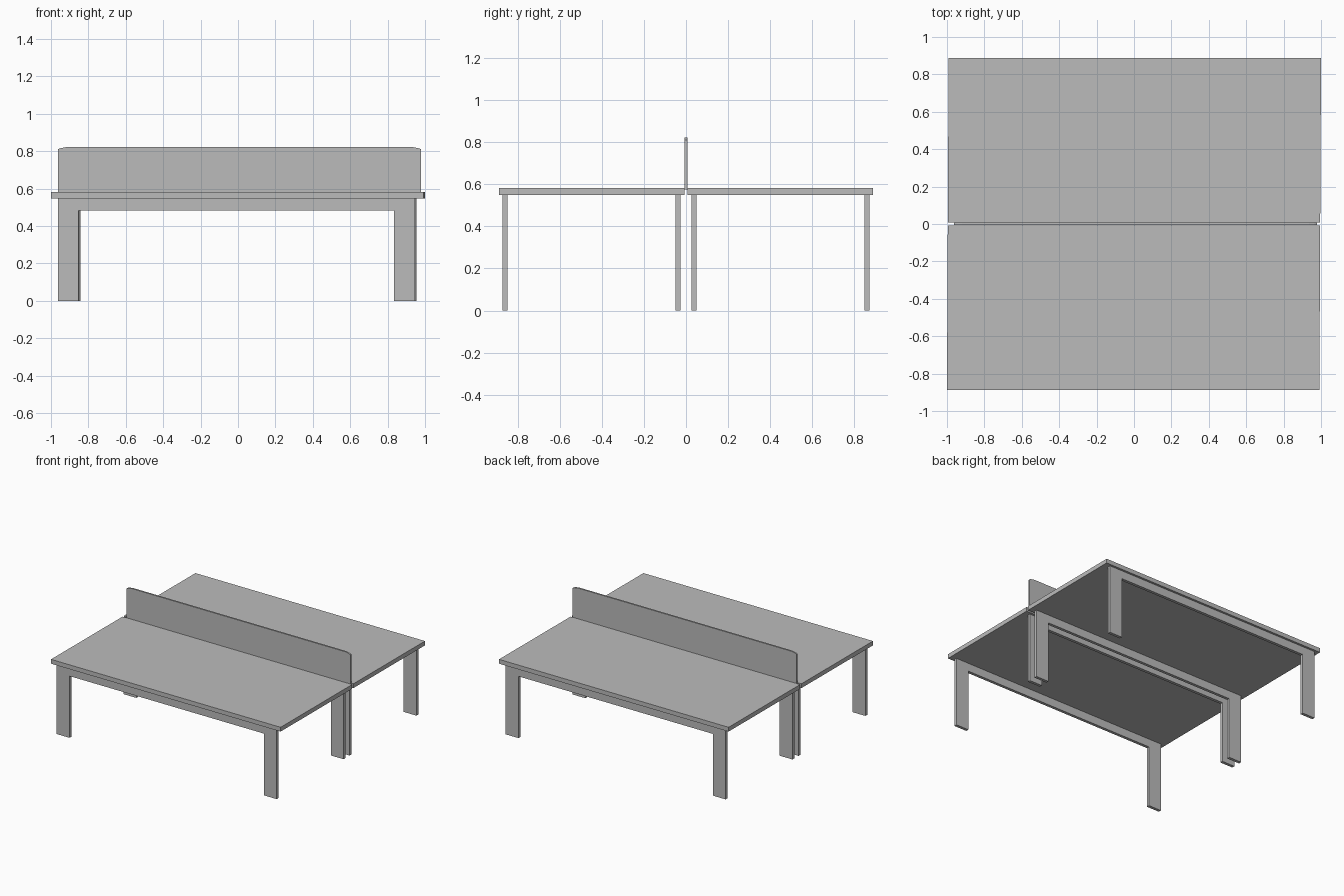
import bpy
import bmesh

cube = bpy.data.objects.get("Cube")
if cube:
    bpy.data.objects.remove(cube, do_unlink=True)

grey = bpy.data.materials.new("light grey")
grey.use_nodes = True
colour = (0.5, 0.5, 0.5, 1)
grey.diffuse_color = colour
grey.node_tree.nodes["Principled BSDF"].inputs["Base Color"].default_value = colour

SKEW = 0.0051    # the desks lean very slightly sideways along their depth
TOP_Z, UNDER_Z, RAIL_Z = 0.582, 0.548, 0.484


def slab(name, outline, y0, y1):
    """Extrude an x-z outline from y0 to y1."""
    bm = bmesh.new()
    face = bm.faces.new([bm.verts.new((x, y0, z)) for x, z in outline])
    extruded = bmesh.ops.extrude_face_region(bm, geom=[face])["geom"]
    for v in extruded:
        if isinstance(v, bmesh.types.BMVert):
            v.co.y = y1
    for v in bm.verts:
        v.co.x += SKEW * v.co.y
    bmesh.ops.recalc_face_normals(bm, faces=bm.faces)
    mesh = bpy.data.meshes.new(name)
    bm.to_mesh(mesh)
    bm.free()
    mesh.materials.append(grey)
    obj = bpy.data.objects.new(name, mesh)
    bpy.context.collection.objects.link(obj)


# Tabletop and leg frame outlines
top = [(-0.9955, UNDER_Z), (0.9955, UNDER_Z), (0.9955, TOP_Z), (-0.9955, TOP_Z)]
left, right, leg = -0.958, 0.950, 0.111
frame = [(left, 0), (left + leg, 0), (left + leg, RAIL_Z),
         (right - leg, RAIL_Z), (right - leg, 0), (right, 0),
         (right, UNDER_Z), (left, UNDER_Z)]

# Two desks back to back, each on an inner and an outer leg frame
for side, s in (("front", -1), ("back", 1)):
    slab(side + "_tabletop", top, s * 0.008, s * 0.888)
    slab(side + "_inner_leg_frame", frame, s * 0.026, s * 0.049)
    slab(side + "_outer_leg_frame", frame, s * 0.848, s * 0.871)

# Divider screen with softened upper corners
screen = [(-0.963, 0.574), (0.979, 0.574), (0.979, 0.81), (0.966, 0.816),
          (0.935, 0.822), (-0.919, 0.822), (-0.95, 0.816), (-0.963, 0.81)]
slab("divider_screen", screen, -0.006, 0.007)
